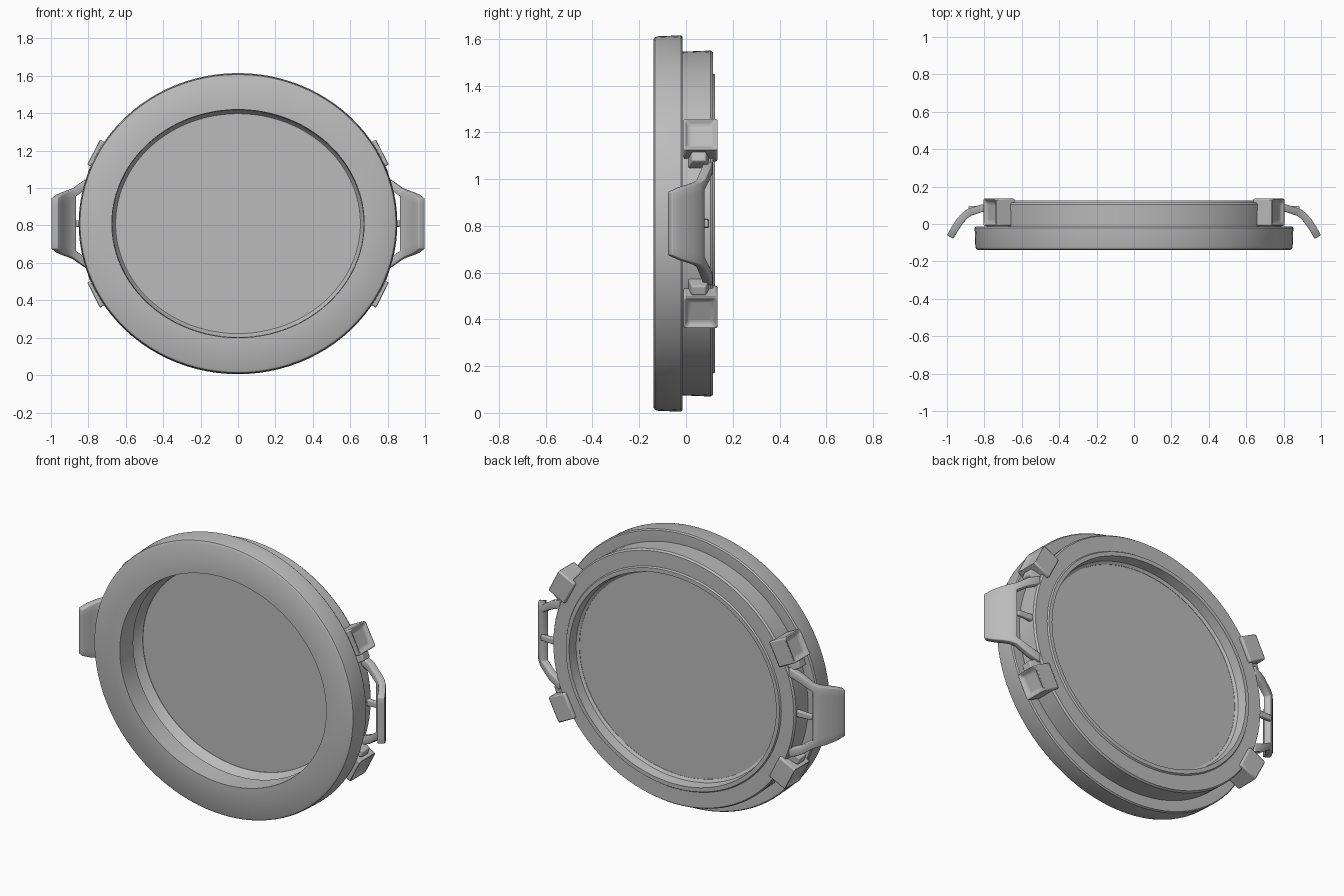
import bpy, bmesh, math
from mathutils import Vector

cube = bpy.data.objects.get("Cube")
if cube:
    bpy.data.objects.remove(cube, do_unlink=True)

CZ = 0.81      # height of the centre
SEG = 96

grey = bpy.data.materials.new("plain grey")
grey.use_nodes = True
grey.diffuse_color = (0.5, 0.5, 0.5, 1)
grey.node_tree.nodes["Principled BSDF"].inputs["Base Color"].default_value = (0.5, 0.5, 0.5, 1)


def finish(bm, name, mirror=False, bevel=0, thick=0, recalc=True):
    if recalc:
        bmesh.ops.recalc_face_normals(bm, faces=bm.faces)
    mesh = bpy.data.meshes.new(name)
    bm.to_mesh(mesh)
    bm.free()
    mesh.materials.append(grey)
    ob = bpy.data.objects.new(name, mesh)
    bpy.context.collection.objects.link(ob)
    if thick:
        mod = ob.modifiers.new("thickness", 'SOLIDIFY')
        mod.thickness, mod.offset = thick, -1
    if bevel:
        mod = ob.modifiers.new("soft edges", 'BEVEL')
        mod.width, mod.segments = bevel, 2
    if mirror:
        mod = ob.modifiers.new("other side", 'MIRROR')
        mod.use_axis[0] = True
        mod.use_mirror_merge = False
    bpy.ops.object.select_all(action='DESELECT')
    ob.select_set(True)
    bpy.context.view_layer.objects.active = ob
    bpy.ops.object.shade_smooth_by_angle(angle=math.radians(35))
    return ob


def oval(bm, rz, y):
    """Ring of vertices, a little wider than tall."""
    rx = rz + 0.047 + 0.09 * (0.805 - rz)
    turn = [2 * math.pi * i / SEG for i in range(SEG)]
    return [bm.verts.new((rx * math.cos(a), y, CZ + rz * math.sin(a))) for a in turn]


def bridge(bm, a, b):
    for i in range(SEG):
        j = (i + 1) % SEG
        bm.faces.new((a[i], a[j], b[j], b[i]))


def lathe(name, profile):
    bm = bmesh.new()
    rings = [oval(bm, r, y) for r, y in profile]
    for k, ring in enumerate(rings):
        bridge(bm, rings[k - 1], ring)
    return finish(bm, name)


def block(bm, centre, angle, size, taper=1.0):
    """Block turned about y; local x points outward, taper narrows its outer end."""
    ca, sa = math.cos(angle), math.sin(angle)
    verts = bmesh.ops.create_cube(bm, size=1)["verts"]
    for v in verts:
        k = taper if v.co.x > 0 else 1
        lx, ly, lz = v.co.x * size[0], v.co.y * size[1] * k, v.co.z * size[2] * k
        v.co = Vector(centre) + Vector((lx * ca - lz * sa, ly, lx * sa + lz * ca))
    return verts


# Front flange
lathe("front_flange", [(0.61, -0.14), (0.785, -0.14), (0.797, -0.133), (0.801, -0.12),
                       (0.805, -0.022), (0.799, -0.014), (0.62, -0.014), (0.606, -0.02)])

# Rear body ring with raised inner lip and ledge for the pane
lathe("rear_ring", [(0.62, -0.018), (0.735, -0.018), (0.74, 0.105), (0.732, 0.116),
                    (0.642, 0.116), (0.636, 0.125), (0.612, 0.125), (0.604, 0.07),
                    (0.588, 0.06), (0.588, 0.045), (0.6, 0.03)])

# Round pane
bm = bmesh.new()
front, back = oval(bm, 0.598, 0.048), oval(bm, 0.598, 0.058)
bridge(bm, front, back)
bm.faces.new(front)
bm.faces.new(back)
finish(bm, "pane")

# Clips with a sunken pocket on the outer face, and a wedge foot for the handle arm
for sign, place in ((1, "upper"), (-1, "lower")):
    tilt = sign * math.radians(27)
    out = Vector((math.cos(tilt), 0, math.sin(tilt)))
    bm = bmesh.new()
    block(bm, (0.722, 0.062, CZ + sign * 0.357), tilt, (0.12, 0.146, 0.15))
    bmesh.ops.recalc_face_normals(bm, faces=bm.faces)
    outer = max(bm.faces, key=lambda f: f.normal.dot(out))
    bmesh.ops.inset_region(bm, faces=[outer], thickness=0.035)
    for v in outer.verts:
        v.co -= out * 0.02
    finish(bm, place + "_clip", mirror=True, bevel=0.008)

    bm = bmesh.new()
    block(bm, (0.755, 0.055, CZ + sign * 0.272), sign * math.radians(20),
          (0.09, 0.1, 0.07), taper=0.6)
    finish(bm, place + "_clip_foot", mirror=True, bevel=0.006)

# Handle: curved sheet with two arms and a grip; x, y, half height, half gap
stations = [(0.75, 0.115, 0.265, 0.215), (0.82, 0.103, 0.235, 0.185),
            (0.885, 0.082, 0.19, 0.145), (0.915, 0.062, 0.178, 0.13),
            (0.945, 0.03, 0.168, 0.12), (0.975, -0.015, 0.155, 0.11),
            (1.0, -0.06, 0.135, 0.095)]
GRIP_START = 2
bm = bmesh.new()
rows = [[bm.verts.new((x, y, CZ + h)) for h in (-w, -g, g, w)] for x, y, w, g in stations]
for i in range(len(rows) - 1):
    for j in range(3):
        if j == 1 and i < GRIP_START:
            continue
        a, b = rows[i], rows[i + 1]
        bm.faces.new((a[j], a[j + 1], b[j + 1], b[j]))
loose = [v for v in bm.verts if not v.link_faces]
bmesh.ops.delete(bm, geom=loose, context='VERTS')
finish(bm, "handle", mirror=True, thick=0.04, bevel=0.005, recalc=False)

# Small peg between the arms
bm = bmesh.new()
block(bm, (0.82, 0.085, CZ), 0, (0.13, 0.028, 0.04), taper=0.8)
finish(bm, "handle_peg", mirror=True, bevel=0.006)
